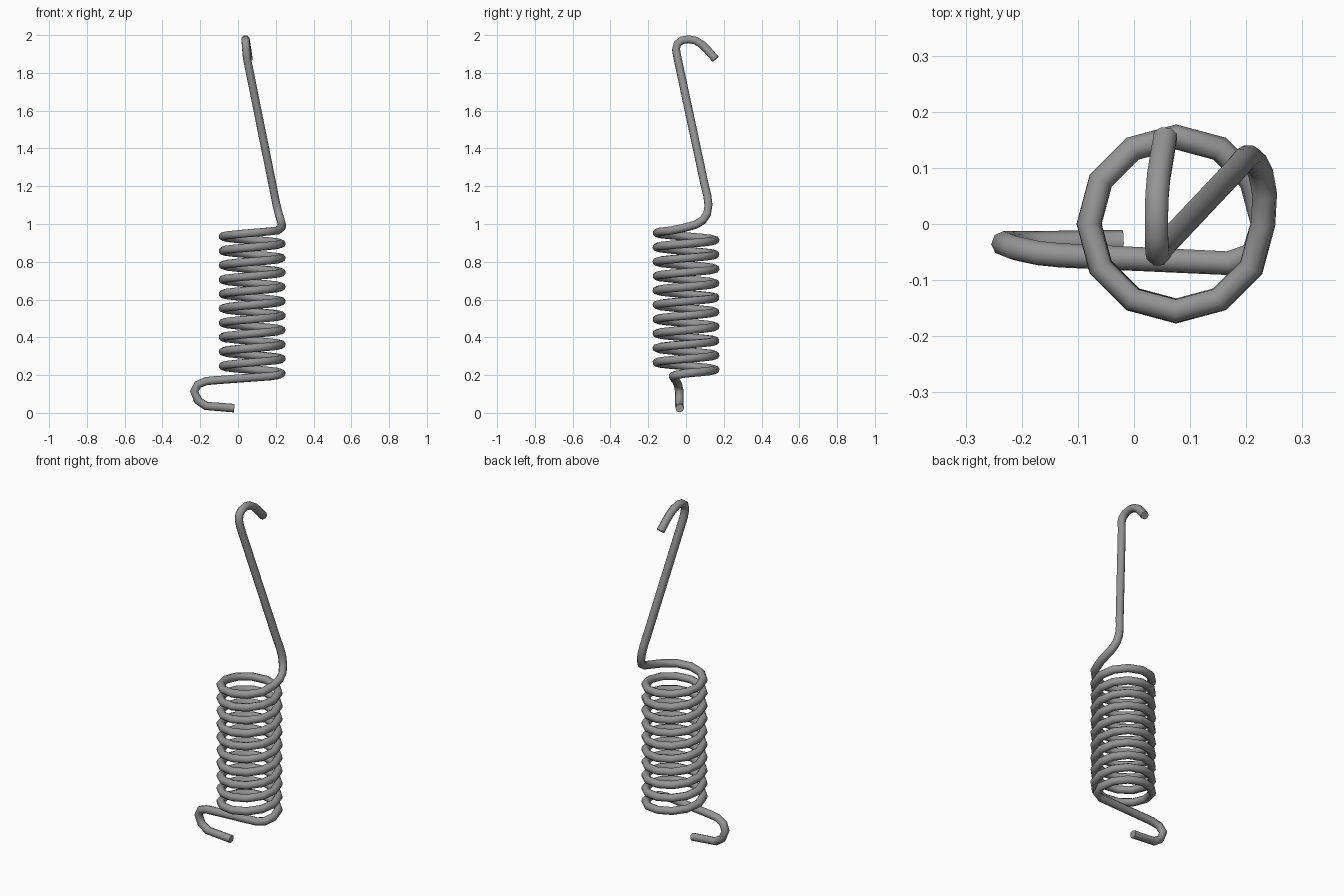
import bpy
import math
from math import cos, sin, pi

cube = bpy.data.objects.get("Cube")
if cube:
    bpy.data.objects.remove(cube, do_unlink=True)

WIRE_RADIUS = 0.0225
COIL_RADIUS = 0.155
COIL_X = 0.075
PITCH = 0.0762
STEPS = 12          # segments per turn
TURNS = 10

# Wire colour
steel = bpy.data.materials.new("grey steel")
steel.use_nodes = True
grey = (0.3, 0.3, 0.3, 1)
steel.diffuse_color = grey
steel.node_tree.nodes["Principled BSDF"].inputs["Base Color"].default_value = grey

# Lower hook, from its free end up to the coil
lower_hook = [
    (-0.02, -0.033, 0.025), (-0.17, -0.035, 0.037), (-0.212, -0.035, 0.066),
    (-0.232, -0.035, 0.115), (-0.212, -0.043, 0.15), (-0.17, -0.052, 0.168),
    (-0.13, -0.056, 0.172), (0.17, -0.07, 0.194), (0.212, -0.053, 0.2),
]

# Coil, rising counterclockwise
coil = [(COIL_X + COIL_RADIUS * cos(2 * pi * i / STEPS),
         COIL_RADIUS * sin(2 * pi * i / STEPS),
         0.21 + PITCH * i / STEPS) for i in range(STEPS * TURNS)]

# Long arm and upper hook
upper_hook = [
    (0.23, 0.0, 0.982), (0.233, 0.052, 0.997), (0.226, 0.09, 1.02),
    (0.215, 0.112, 1.055), (0.204, 0.119, 1.1), (0.194, 0.113, 1.15),
    (0.182, 0.098, 1.21), (0.047, -0.045, 1.88), (0.043, -0.053, 1.925),
    (0.041, -0.045, 1.955), (0.04, -0.02, 1.973), (0.04, 0.015, 1.978),
    (0.041, 0.05, 1.971), (0.044, 0.085, 1.95), (0.049, 0.115, 1.92),
    (0.056, 0.156, 1.873),
]

# Sweep one round wire along the whole path
path = lower_hook + coil + upper_hook
curve = bpy.data.curves.new("spring_wire_path", "CURVE")
curve.dimensions = "3D"
curve.bevel_depth = WIRE_RADIUS
curve.bevel_resolution = 2
curve.use_fill_caps = True
spline = curve.splines.new("POLY")
spline.points.add(len(path) - 1)
for point, co in zip(spline.points, path):
    point.co = (*co, 1)

spring = bpy.data.objects.new("spring_wire", curve)
bpy.context.collection.objects.link(spring)
curve.materials.append(steel)

# Turn the wire into a mesh with smooth sides and flat ends
bpy.ops.object.select_all(action="DESELECT")
spring.select_set(True)
bpy.context.view_layer.objects.active = spring
bpy.ops.object.convert(target="MESH")
bpy.ops.object.shade_smooth_by_angle(angle=math.radians(60))
